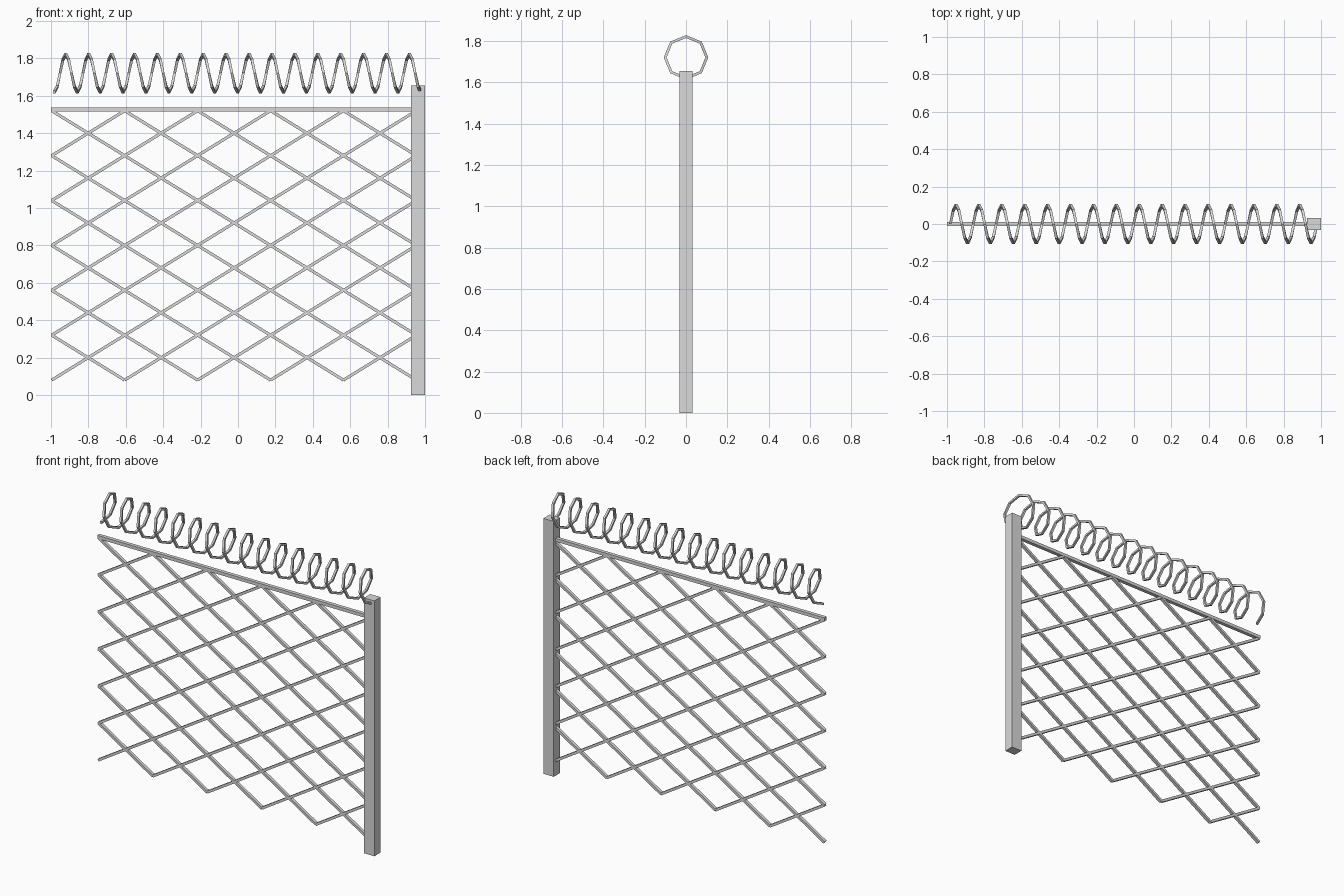
import bpy
import bmesh
import math
from mathutils import Vector

cube = bpy.data.objects.get("Cube")
if cube:
    bpy.data.objects.remove(cube, do_unlink=True)

# Single galvanised steel colour
GREY = (0.7, 0.7, 0.7, 1)
steel = bpy.data.materials.new("galvanised_grey")
steel.use_nodes = True
steel.diffuse_color = GREY
steel.node_tree.nodes["Principled BSDF"].inputs["Base Color"].default_value = GREY


def bars(name, paths):
    """Sweep square bars; each path step is (centre, half width, half depth) vectors."""
    bm = bmesh.new()
    for path in paths:
        rings = [[bm.verts.new(c + a * u + b * v) for a, b in ((1, 1), (-1, 1), (-1, -1), (1, -1))]
                 for c, u, v in path]
        for r, s in zip(rings, rings[1:]):
            for i in range(4):
                j = (i + 1) % 4
                bm.faces.new((r[i], r[j], s[j], s[i]))
        bm.faces.new(rings[0])
        bm.faces.new(rings[-1])
    bmesh.ops.recalc_face_normals(bm, faces=bm.faces)
    mesh = bpy.data.meshes.new(name)
    bm.to_mesh(mesh)
    bm.free()
    mesh.materials.append(steel)
    bpy.context.collection.objects.link(bpy.data.objects.new(name, mesh))


def straight(start, end, width, depth):
    """A straight bar lying in the plane of the fence."""
    start, end = Vector(start), Vector(end)
    y_axis = Vector((0, 1, 0))
    across = (end - start).normalized().cross(y_axis) * width / 2
    return [(p, across, y_axis * depth / 2) for p in (start, end)]


# Square post at the left end
bars("post", [straight((0.963, 0, 0), (0.963, 0, 1.655), 0.074, 0.064)])

# Diamond mesh: diagonals in both directions, clipped to the panel
left, right, bottom, top = -0.996, 0.954, 0.08, 1.52
columns, rows = 5, 6
cell_x, cell_z = (right - left) / columns, (top - bottom) / rows
wires = []
for k in range(1 - columns, rows):
    spans = [(left + i * cell_x, (k + i) * cell_z) for i in (max(0, -k), min(columns, rows - k))]
    wires.append(straight(*[(x, 0, bottom + h) for x, h in spans], 0.016, 0.02))
    wires.append(straight(*[(x, 0, top - h) for x, h in spans], 0.016, 0.02))
bars("mesh_wires", wires)

# Top rail
bars("top_rail", [straight((-1, 0, 1.527), (0.95, 0, 1.527), 0.021, 0.024)])

# Coiled wire above the rail, eight segments per turn
turns, sides, coil_radius = 16, 8, 0.101
coil = []
for i in range(turns * sides + 1):
    angle = math.tau * i / sides
    radial = Vector((0, math.sin(angle), -math.cos(angle)))
    centre = Vector((-0.982 + 1.96 * i / (turns * sides), 0, 1.721)) + radial * coil_radius
    coil.append((centre, radial * 0.007, Vector((0.007, 0, 0))))
bars("coiled_wire", [coil])
